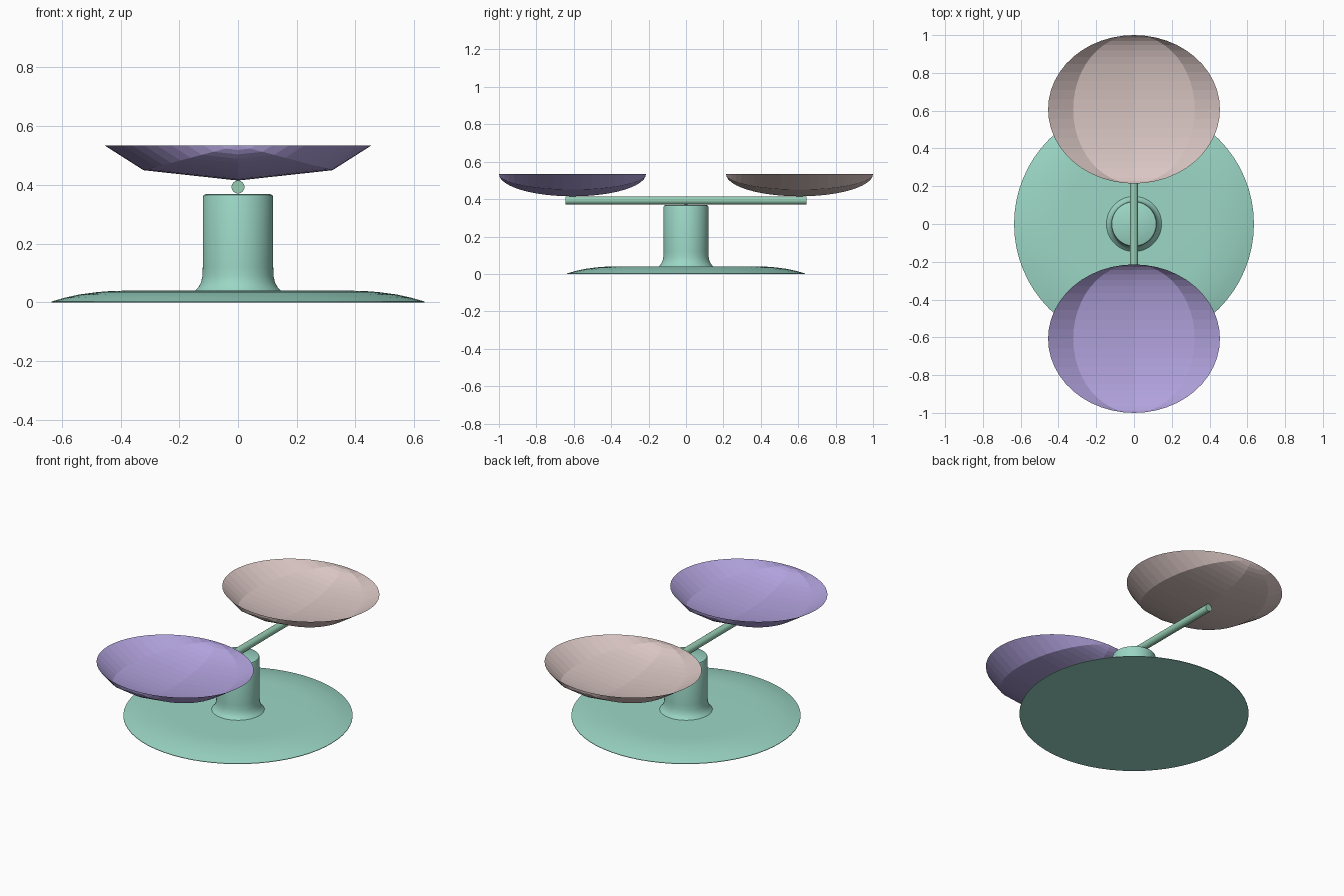
import bpy, bmesh, math
from mathutils import Matrix

if "Cube" in bpy.data.objects:
    bpy.data.objects.remove(bpy.data.objects["Cube"])


def paint(obj, name, rgb):
    mat = bpy.data.materials.new(name)
    mat.diffuse_color = (*rgb, 1)
    mat.use_nodes = True
    mat.node_tree.nodes["Principled BSDF"].inputs["Base Color"].default_value = mat.diffuse_color
    obj.data.materials.append(mat)


def finish(bm, name):
    mesh = bpy.data.meshes.new(name)
    bm.to_mesh(mesh)
    bm.free()
    obj = bpy.data.objects.new(name, mesh)
    bpy.context.collection.objects.link(obj)
    return obj


def smooth(obj, angle=35):
    bpy.ops.object.select_all(action='DESELECT')
    obj.select_set(True)
    bpy.context.view_layer.objects.active = obj
    bpy.ops.object.shade_smooth_by_angle(angle=math.radians(angle))


def lathe(name, profile, steps=64):
    bm = bmesh.new()
    verts = [bm.verts.new((r, 0, z)) for r, z in profile]
    edges = [bm.edges.new(p) for p in zip(verts, verts[1:])]
    bmesh.ops.spin(bm, geom=verts + edges, axis=(0, 0, 1), cent=(0, 0, 0),
                   steps=steps, angle=math.tau)
    bmesh.ops.remove_doubles(bm, verts=bm.verts, dist=1e-5)
    bmesh.ops.recalc_face_normals(bm, faces=bm.faces)
    return finish(bm, name)


GREEN = (0.33, 0.68, 0.56)

# Domed foot with flared pillar
stand = lathe("stand", [
    (0, 0), (0.635, 0), (0.635, 0.003), (0.59, 0.016), (0.54, 0.027),
    (0.48, 0.035), (0.43, 0.039), (0.38, 0.04), (0.146, 0.04),
    (0.134, 0.053), (0.126, 0.068), (0.121, 0.09), (0.12, 0.12),
    (0.12, 0.358), (0.117, 0.365), (0.11, 0.369), (0, 0.37)])
smooth(stand)
paint(stand, "stand_green", GREEN)

# Balance beam
bm = bmesh.new()
bmesh.ops.create_cone(bm, cap_ends=True, segments=24, radius1=0.022,
                      radius2=0.022, depth=1.29,
                      matrix=Matrix.Translation((0, 0, 0.393))
                      @ Matrix.Rotation(math.pi / 2, 4, 'X'))
beam = finish(bm, "beam")
smooth(beam)
paint(beam, "beam_green", (0.31, 0.62, 0.46))

# Faceted open pans: lower halves of eight-sided spheres with poles along y
for name, side, rgb in (("front_pan", -1, (0.44, 0.36, 0.72)),
                        ("back_pan", 1, (0.69, 0.56, 0.54))):
    bm = bmesh.new()
    bmesh.ops.create_uvsphere(bm, u_segments=8, v_segments=24, radius=1,
                              matrix=Matrix.Rotation(math.pi / 2, 4, 'X'))
    bmesh.ops.delete(bm, geom=[v for v in bm.verts if v.co.z > 1e-4],
                     context='VERTS')
    bmesh.ops.transform(bm, verts=bm.verts,
                        matrix=Matrix.Translation((0, side * 0.607, 0.535))
                        @ Matrix.Diagonal((0.455, 0.393, 0.12, 1)))
    pan = finish(bm, name)
    paint(pan, name + "_colour", rgb)
